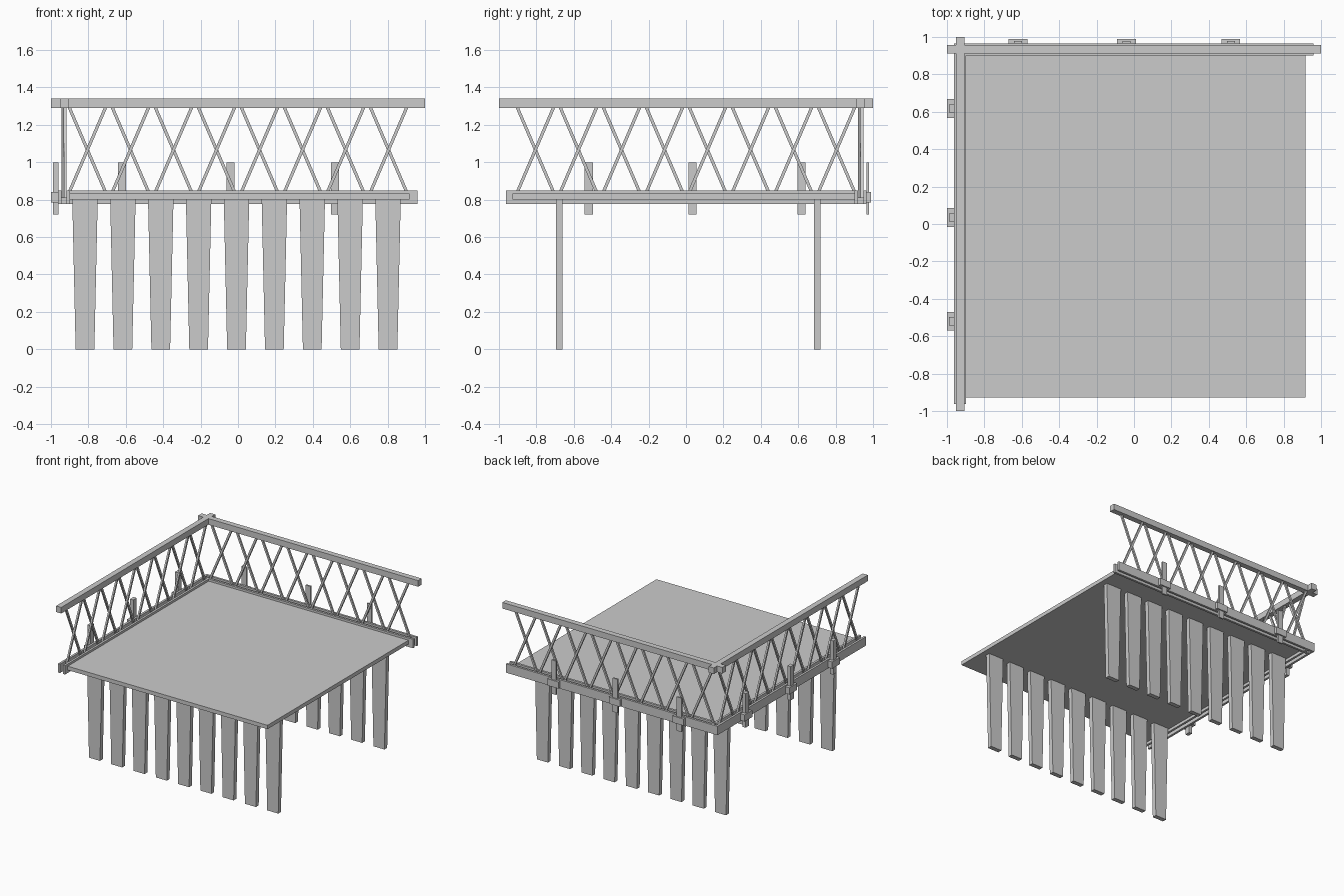
import bpy, bmesh

if "Cube" in bpy.data.objects:
    bpy.data.objects.remove(bpy.data.objects["Cube"])

FACES = [(0, 3, 2, 1), (4, 5, 6, 7), (0, 1, 5, 4), (1, 2, 6, 5), (2, 3, 7, 6), (3, 0, 4, 7)]


def prism(name, lo, hi):
    """Solid between a lower and an upper four-point outline."""
    mesh = bpy.data.meshes.new(name)
    bm = bmesh.new()
    v = [bm.verts.new(p) for p in lo + hi]
    for f in FACES:
        bm.faces.new([v[i] for i in f])
    bmesh.ops.recalc_face_normals(bm, faces=bm.faces)
    bm.to_mesh(mesh)
    bm.free()
    ob = bpy.data.objects.new(name, mesh)
    bpy.context.collection.objects.link(ob)
    return ob


def outline(a0, a1, b0, b1, z, side):
    """Rectangle given along the railing (a) and outward (b)."""
    pts = [(a0, b0), (a1, b0), (a1, b1), (a0, b1)]
    return [(a, b, z) if side == "back" else (-b, a, z) for a, b in pts]


def box(name, a0, a1, b0, b1, z0, z1, side="back"):
    return prism(name, outline(a0, a1, b0, b1, z0, side), outline(a0, a1, b0, b1, z1, side))


# Deck
box("deck", -0.90, 0.918, -0.928, 0.908, 0.80, 0.832)

# Tapered legs in two rows
for row, y in (("front", -0.677), ("back", 0.702)):
    for i in range(9):
        x = -0.818 + 0.2025 * i
        prism(f"{row}_leg_{i + 1}",
              outline(x - 0.05, x + 0.05, y - 0.018, y + 0.018, 0, "back"),
              outline(x - 0.068, x + 0.068, y - 0.018, y + 0.018, 0.80, "back"))


def railing(side, mid, outer, posts):
    # Handrail
    box(f"{side}_handrail", -1, 1, mid - 0.023, mid + 0.023, 1.29, 1.34, side)
    # Lower planks clamping the lattice
    for n, b in (("inner", mid - 0.032), ("outer", mid + 0.014)):
        box(f"{side}_{n}_plank", -0.963, 0.96, b, b + 0.018, 0.777, 0.85, side)
    # Crossed slats
    for i in range(8):
        c = -0.805 + 0.23 * i
        for n, s, b in (("a", 1, mid - 0.014), ("b", -1, mid)):
            lo, hi, w = c - s * 0.11, c + s * 0.098, 0.009
            prism(f"{side}_slat_{i + 1}{n}",
                  outline(lo - w, lo + w, b, b + 0.014, 0.81, side),
                  outline(hi - w, hi + w, b, b + 0.014, 1.295, side))
    # Short stakes and their holders
    for i, c in enumerate(posts):
        box(f"{side}_stake_{i + 1}", c - 0.022, c + 0.022, mid + 0.031, outer - 0.01, 0.722, 1.0, side)
        box(f"{side}_holder_front_{i + 1}", c - 0.05, c + 0.05, outer - 0.01, outer, 0.785, 0.84, side)
        for s in (-1, 1):
            e = sorted((c + s * 0.022, c + s * 0.05))
            box(f"{side}_holder_side_{i + 1}", *e, mid + 0.028, outer - 0.01, 0.785, 0.84, side)


railing("back", 0.934, 0.988, (-0.62, -0.04, 0.518))
railing("left", 0.93, 1.0, (-0.52, 0.035, 0.618))
